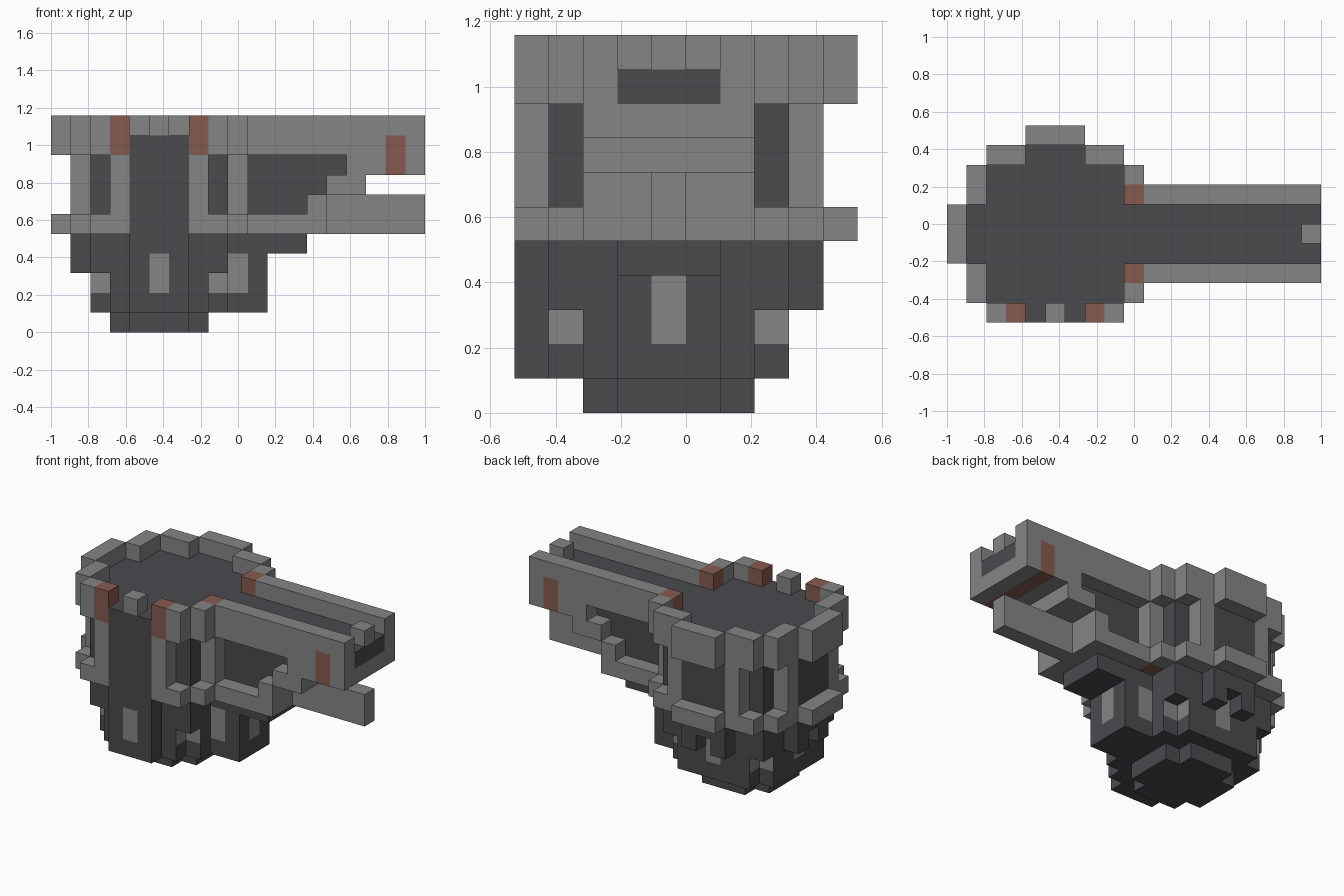
import bpy
import bmesh
from mathutils import Vector

cube = bpy.data.objects.get("Cube")
if cube:
    bpy.data.objects.remove(cube, do_unlink=True)

U = 2 / 19                               # block size
ORIGIN = Vector((-1 + 5 * U, -U, 0))     # low corner of the drum's middle block
GREY, DARK, RED = range(3)


def material(name, color):
    m = bpy.data.materials.new(name)
    m.use_nodes = True
    m.diffuse_color = (*color, 1)
    m.node_tree.nodes["Principled BSDF"].inputs["Base Color"].default_value = (*color, 1)
    return m


MATERIALS = [material("light_grey", (0.235, 0.235, 0.235)),
             material("dark_grey", (0.069, 0.067, 0.076)),
             material("rust_red", (0.24, 0.105, 0.08))]

parts = {}       # part name -> {block: colour}
solid = {}       # block -> part that owns it


def put(part, cells, color):
    """Add blocks to a part, or recolour ones it already owns."""
    for c in cells:
        owner = solid.setdefault(c, part)
        parts.setdefault(owner, {})[c] = color


def box(a, b, k):
    """Blocks within half-open ranges along x, y and z."""
    return [(x, y, z) for x in range(*a) for y in range(*b) for z in range(*k)]


def disc(rule, k):
    """Blocks of a round layer, chosen by distance from the drum's axes."""
    return [c for c in box((-5, 6), (-4, 6), k) if rule(abs(c[0]), abs(c[1]))]


def inner(x, y):
    return max(x, y) <= 3 or (max(x, y) == 4 and min(x, y) <= 1)


def outer(x, y):
    return max(x, y) <= 3 or (max(x, y) == 4 and min(x, y) <= 3) or min(x, y) <= 1


def rim(x, y):
    return outer(x, y) and not inner(x, y)


def post(x, y):
    return sorted((x, y)) == [2, 4]


# Dark strap down the front, with a small window and a top stud
put("front_strap", box((-1, 2), (-4, -3), (1, 10)), DARK)
put("front_strap", box((0, 1), (-4, -3), (2, 4)), GREY)
put("front_stud", [(0, -4, 10)], GREY)

# Handle: stepped side walls, dark core, end and bar
for x0, x1, z in ((5, 9, 5), (8, 9, 6), (9, 11, 7), (10, 14, 8)):
    put("handle_frame", box((x0, x1), (-2, 3), (z, z + 1)), GREY)
for y in (-2, 2):
    put("handle_frame", box((5, 14), (y, y + 1), (9, 11)), GREY)
for x1, z in ((8, 6), (9, 7), (10, 8), (14, 9)):
    put("handle_core", box((5, x1), (-1, 2), (z, z + 1)), DARK)
put("handle_frame", box((12, 13), (-2, 3), (8, 9)), RED)
for y in (-2, 2):
    put("handle_frame", [(12, y, 9)], RED)
put("handle_stud", [(13, 0, 10)], GREY)
put("handle_bar", box((9, 14), (0, 1), (5, 7)), GREY)
put("handle_underside", box((4, 8), (-1, 2), (4, 5)), DARK)

# Drum: dark core, grey posts, lower ring and raised top rim
put("drum_core", disc(inner, (5, 10)), DARK)
put("drum_posts", disc(post, (6, 9)), GREY)
put("lower_ring", disc(rim, (5, 6)), GREY)
put("lower_ring", [(4, y, 5) for y in (-2, 2)], RED)
put("top_rim", [c for c in disc(rim, (9, 11)) if c[0] < 5], GREY)
for x, y in ((-2, -4), (2, -4), (4, -2), (4, 2)):
    put("top_rim", [(x, y, 9), (x, y, 10)], RED)

# Base: plate, tapering body, foot
put("base_plate", disc(inner, (4, 5)), DARK)
put("base_body", disc(lambda x, y: max(x, y) <= 3 and x + y < 6, (1, 4)), DARK)
put("base_foot", disc(lambda x, y: max(x, y) <= 2 and x + y < 4, (0, 1)), DARK)

# Brackets under the plate, at the corners and beside the windows
put("brackets", disc(lambda x, y: (x, y) == (3, 3), (3, 4)), DARK)
for s in (-1, 1):
    put("brackets", [(s, 4, 3), (-4, s, 3)], DARK)

# Housing below the handle, and the windows of the base
put("side_housing", box((4, 6), (-1, 2), (1, 4)), DARK)
for x, y in ((5, 0), (4, -1), (4, 1), (-3, 0), (0, 3)):
    put("windows", box((x, x + 1), (y, y + 1), (2, 4)), GREY)

DIRECTIONS = [Vector(d) for d in ((1, 0, 0), (-1, 0, 0), (0, 1, 0),
                                  (0, -1, 0), (0, 0, 1), (0, 0, -1))]


def face_color(cell, n, color):
    """Paint the inward corner faces of the base body grey."""
    x, y, z = cell
    if z == 2 and color == DARK:
        if (abs(x), abs(y)) == (3, 2) and n.y * y > 0:
            return GREY
        if (abs(x), abs(y)) == (2, 3) and n.x * x > 0:
            return GREY
    return color


def build(name, cells):
    """Make one object from the exposed faces of its blocks."""
    bm = bmesh.new()
    for cell, color in cells.items():
        middle = Vector(cell) + Vector((0.5, 0.5, 0.5))
        for n in DIRECTIONS:
            if tuple(int(v) for v in Vector(cell) + n) in solid:
                continue
            s = Vector((n.y, n.z, n.x))
            t = n.cross(s)
            corners = [middle + (n + s * p + t * q) / 2
                       for p, q in ((-1, -1), (1, -1), (1, 1), (-1, 1))]
            f = bm.faces.new([bm.verts.new(ORIGIN + c * U) for c in corners])
            f.material_index = face_color(cell, n, color)
    if not bm.faces:
        bm.free()
        return
    bmesh.ops.remove_doubles(bm, verts=bm.verts, dist=U / 100)
    mesh = bpy.data.meshes.new(name)
    bm.to_mesh(mesh)
    bm.free()
    for m in MATERIALS:
        mesh.materials.append(m)
    bpy.context.scene.collection.objects.link(bpy.data.objects.new(name, mesh))


for part_name, part_cells in parts.items():
    build(part_name, part_cells)
